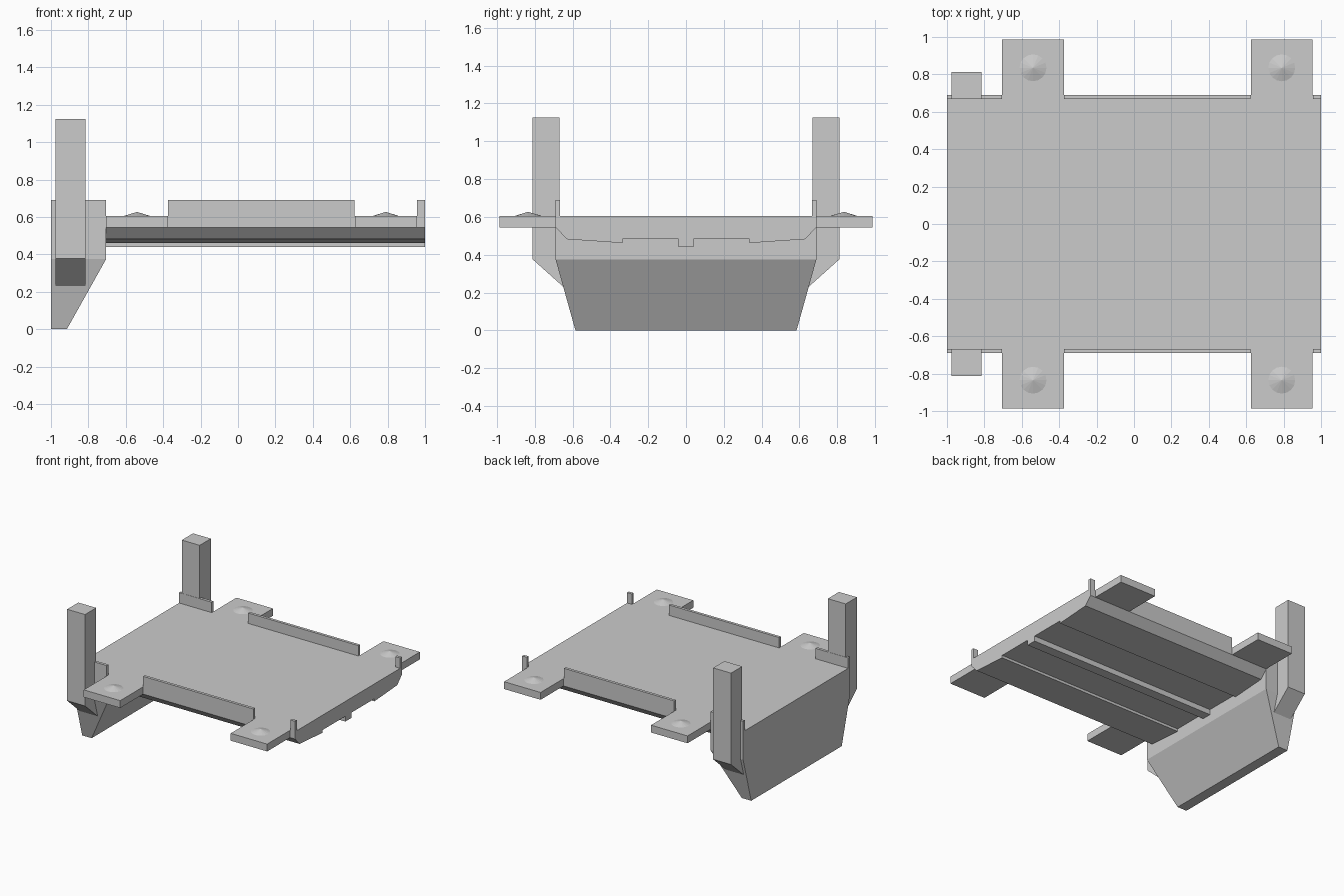
import bpy, bmesh

if "Cube" in bpy.data.objects:
    bpy.data.objects.remove(bpy.data.objects["Cube"])

TOP, EDGE, HALF = 0.605, 0.545, 0.69   # deck top, rim underside, deck half width
SPLIT = -0.705                         # where the ramp block meets the deck


def loft(name, rings):
    """Solid skinned through matching rings of points, capped at both ends."""
    bm = bmesh.new()
    loops = [[bm.verts.new(p) for p in ring] for ring in rings]
    n = len(loops[0])
    for a, b in zip(loops, loops[1:]):
        for i in range(n):
            j = (i + 1) % n
            bm.faces.new((a[i], a[j], b[j], b[i]))
    bm.faces.new(loops[0])
    bm.faces.new(loops[-1])
    bmesh.ops.recalc_face_normals(bm, faces=bm.faces)
    mesh = bpy.data.meshes.new(name)
    bm.to_mesh(mesh)
    bm.free()
    ob = bpy.data.objects.new(name, mesh)
    bpy.context.collection.objects.link(ob)
    return ob


def extrude_x(name, profile, x0, x1):
    """Extrude a (y, z) profile along x."""
    return loft(name, [[(x, y, z) for y, z in profile] for x in (x0, x1)])


def box(name, x0, x1, y0, y1, z0, z1):
    return extrude_x(name, [(y0, z0), (y1, z0), (y1, z1), (y0, z1)], x0, x1)


# Deck with stepped, ribbed underside
half = [(HALF, TOP), (HALF, EDGE), (0.63, 0.482), (0.335, 0.462),
        (0.335, 0.483), (0.04, 0.483), (0.04, 0.44)]
extrude_x("deck", half + [(-y, z) for y, z in reversed(half)], SPLIT, 1)

# Tapered ramp block at the left end
sections = [(0, -0.915, 0.585), (0.375, SPLIT, HALF), (TOP, SPLIT, HALF)]
loft("ramp_block", [[(-1, -w, z), (x, -w, z), (x, w, z), (-1, w, z)]
                    for z, x, w in sections])

for s, side in ((-1, "front"), (1, "back")):
    # Low rim walls between the tabs
    for i, (x0, x1) in enumerate([(-1, SPLIT), (-0.375, 0.622), (0.957, 1)]):
        box(f"{side}_rim_wall_{i + 1}", x0, x1, s * 0.667, s * HALF, TOP, 0.69)

    # Outrigger tabs with shallow cone studs
    for i, x in enumerate((-0.54, 0.79)):
        box(f"{side}_tab_{i + 1}", x - 0.165, x + 0.165,
            s * HALF, s * 0.987, EDGE, TOP)
        bpy.ops.mesh.primitive_cone_add(
            vertices=16, radius1=0.072, radius2=0, depth=0.022,
            end_fill_type='NOTHING', location=(x, s * 0.835, TOP + 0.011))
        bpy.context.object.name = f"{side}_stud_{i + 1}"

    # Tall posts, with the foot cut back into the ramp block
    post = [(0.669, 1.125), (0.813, 1.125), (0.813, 0.377),
            (0.649, 0.23), (0.669, 0.31)]
    extrude_x(f"{side}_post", [(s * y, z) for y, z in post], -0.977, -0.815)
